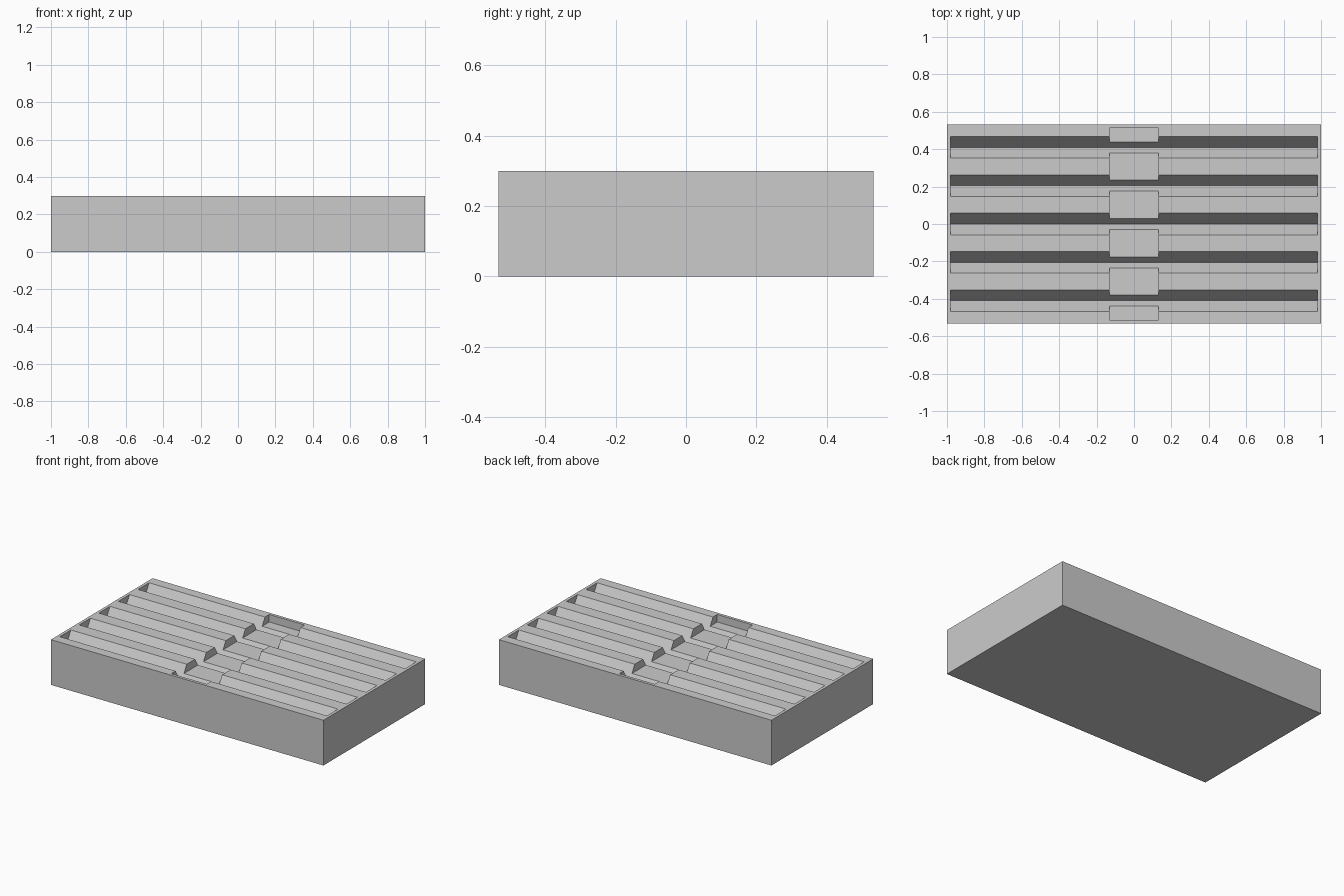
import bpy
import bmesh
import math

LENGTH, DEPTH, HEIGHT = 2.0, 1.066, 0.3
MARGIN = 0.02            # rim left around the grooves
PITCH = 0.205            # spacing between grooves
HALF_GROOVE = 0.058      # half the groove width at the top
GROOVE_DEPTH = HALF_GROOVE * math.sqrt(3)
CHANNEL_WIDTH, CHANNEL_DEPTH = 0.26, 0.05
ABOVE = 0.05             # how far cutters rise above the top

cube = bpy.data.objects.get("Cube")
if cube:
    bpy.data.objects.remove(cube, do_unlink=True)

grey = bpy.data.materials.new("plain_grey")
grey.use_nodes = True
colour = (0.6, 0.6, 0.6, 1)
grey.diffuse_color = colour
grey.node_tree.nodes["Principled BSDF"].inputs["Base Color"].default_value = colour


def make_object(name, bm):
    bmesh.ops.recalc_face_normals(bm, faces=bm.faces)
    mesh = bpy.data.meshes.new(name)
    bm.to_mesh(mesh)
    bm.free()
    mesh.materials.append(grey)
    obj = bpy.data.objects.new(name, mesh)
    bpy.context.collection.objects.link(obj)
    return obj


def make_box(name, size, bottom):
    bm = bmesh.new()
    bmesh.ops.create_cube(bm, size=1)
    bmesh.ops.scale(bm, vec=size, verts=bm.verts)
    bmesh.ops.translate(bm, vec=(0, 0, bottom + size[2] / 2), verts=bm.verts)
    return make_object(name, bm)


def add_groove(bm, y):
    # V-shaped profile extruded along x
    half = LENGTH / 2 - MARGIN
    profile = [(0, -GROOVE_DEPTH), (HALF_GROOVE, 0), (HALF_GROOVE, ABOVE),
               (-HALF_GROOVE, ABOVE), (-HALF_GROOVE, 0)]
    face = bm.faces.new([bm.verts.new((-half, y + dy, HEIGHT + dz)) for dy, dz in profile])
    extruded = bmesh.ops.extrude_face_region(bm, geom=[face], use_keep_orig=True)
    verts = [v for v in extruded["geom"] if isinstance(v, bmesh.types.BMVert)]
    bmesh.ops.translate(bm, vec=(2 * half, 0, 0), verts=verts)


# Solid tray block
tray = make_box("grooved_tray", (LENGTH, DEPTH, HEIGHT), 0)

# Five long V grooves
bm = bmesh.new()
for i in range(-2, 3):
    add_groove(bm, i * PITCH)
grooves = make_object("groove_cutter", bm)

# Shallow finger channel across the ridges
channel = make_box("channel_cutter",
                   (CHANNEL_WIDTH, DEPTH - 2 * MARGIN, CHANNEL_DEPTH + ABOVE),
                   HEIGHT - CHANNEL_DEPTH)

# Cut the block and drop the cutters
for cutter in (grooves, channel):
    cutter.hide_render = True
    cut = tray.modifiers.new(cutter.name, 'BOOLEAN')
    cut.operation = 'DIFFERENCE'
    cut.solver = 'EXACT'
    cut.object = cutter
bpy.context.view_layer.update()
evaluated = tray.evaluated_get(bpy.context.evaluated_depsgraph_get())
result = bpy.data.meshes.new_from_object(evaluated)
tray.modifiers.clear()
tray.data = result
result.name = "grooved_tray"
for cutter in (grooves, channel):
    bpy.data.objects.remove(cutter, do_unlink=True)
